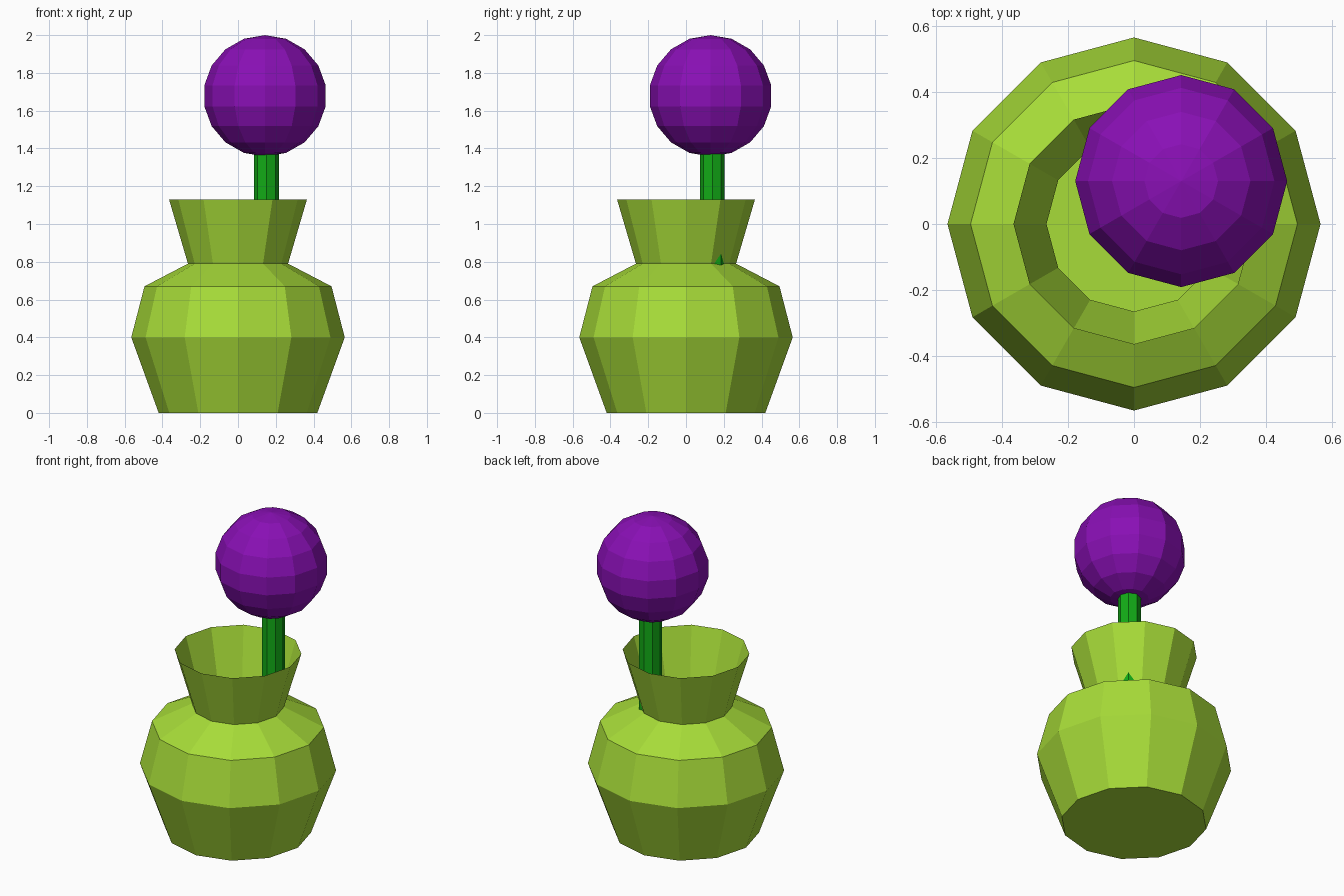
import bpy, bmesh, math
from mathutils import Matrix

if "Cube" in bpy.data.objects:
    bpy.data.objects.remove(bpy.data.objects["Cube"])


def material(name, rgb):
    m = bpy.data.materials.new(name)
    m.diffuse_color = (*rgb, 1.0)
    m.use_nodes = True
    m.node_tree.nodes["Principled BSDF"].inputs["Base Color"].default_value = m.diffuse_color
    return m


def add_object(name, bm, mat):
    mesh = bpy.data.meshes.new(name)
    bm.to_mesh(mesh)
    bm.free()
    mesh.materials.append(mat)
    obj = bpy.data.objects.new(name, mesh)
    bpy.context.collection.objects.link(obj)
    return obj


def lathe(name, profile, sides, mat, center=(0, 0), cap_top=False):
    """Faceted surface of revolution from (radius, z) pairs, closed at the base."""
    bm = bmesh.new()
    rings = []
    for r, z in profile:
        angles = [2 * math.pi * i / sides for i in range(sides)]
        rings.append([bm.verts.new((center[0] + r * math.cos(a),
                                    center[1] + r * math.sin(a), z)) for a in angles])
    for low, high in zip(rings, rings[1:]):
        for i in range(sides):
            j = (i + 1) % sides
            bm.faces.new((low[i], low[j], high[j], high[i]))
    bm.faces.new(rings[0][::-1])
    if cap_top:
        bm.faces.new(rings[-1])
    return add_object(name, bm, mat)


lime = material("lime_glaze", (0.39, 0.72, 0.04))
green = material("stem_green", (0.006, 0.41, 0.008))
purple = material("flower_purple", (0.25, 0.005, 0.46))

# Thin open vase: belly, shoulder and flared neck
lathe("vase", [(0.42, 0), (0.565, 0.40), (0.495, 0.67), (0.265, 0.79), (0.365, 1.13)],
      12, lime)

# Octagonal stem, standing inside the vase and leaning on the neck
lathe("stem", [(0.066, 0.01), (0.066, 1.5)], 8, green, (0.151, 0.139), cap_top=True)

# Round faceted flower head
bm = bmesh.new()
bmesh.ops.create_uvsphere(bm, u_segments=12, v_segments=9, radius=0.326)
bmesh.ops.transform(bm, verts=bm.verts,
                    matrix=Matrix.Translation((0.143, 0.13, 1.6785)) @
                    Matrix.Diagonal((1, 1, 0.986, 1)))
add_object("flower_head", bm, purple)
